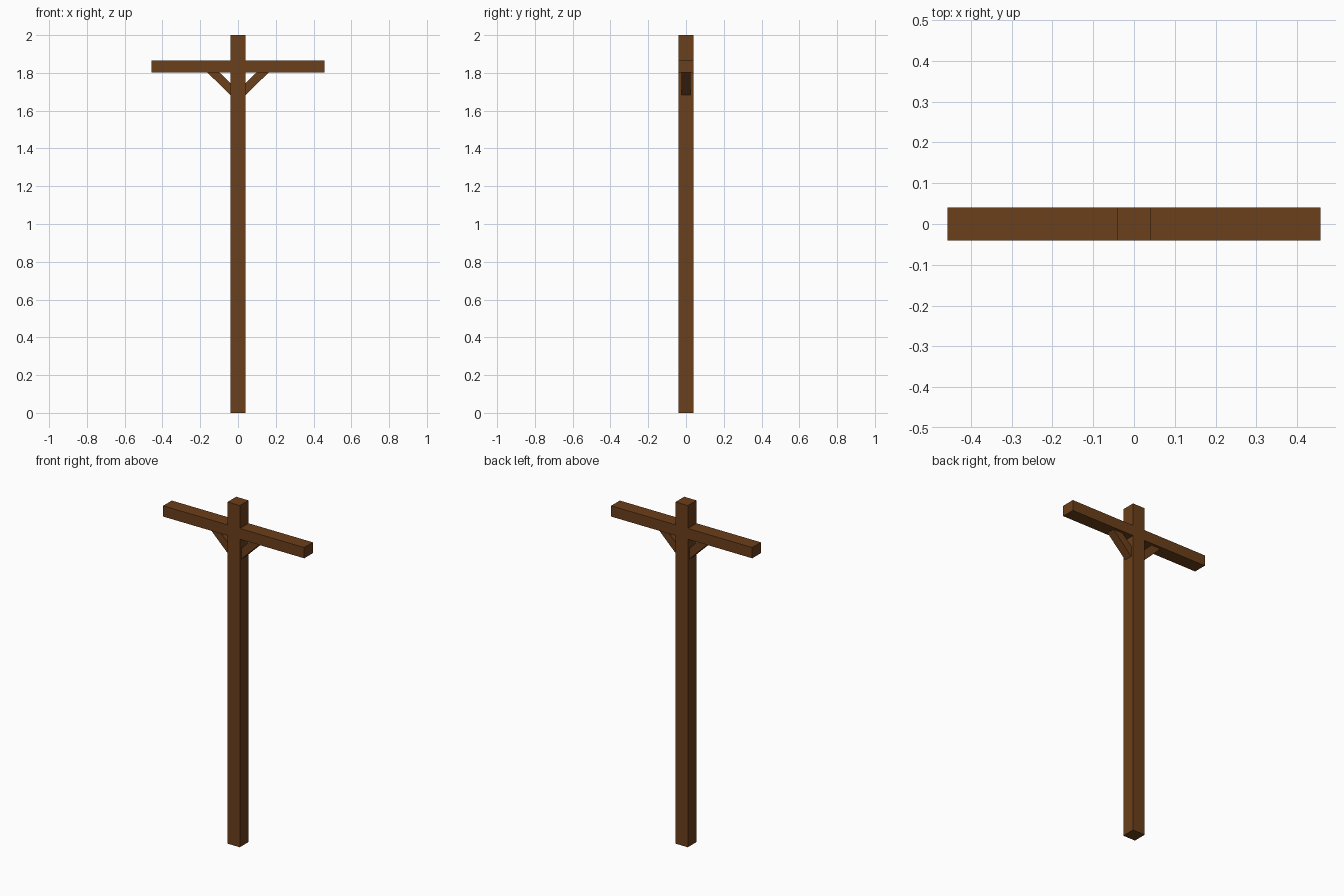
import bpy, bmesh

if "Cube" in bpy.data.objects:
    bpy.data.objects.remove(bpy.data.objects["Cube"])

wood = bpy.data.materials.new("brown_wood")
wood.diffuse_color = (0.15, 0.05, 0.011, 1)
wood.use_nodes = True
wood.node_tree.nodes["Principled BSDF"].inputs["Base Color"].default_value = wood.diffuse_color


def extrude_profile(name, points, half_depth):
    """Extrude an x-z outline along y, centred on y = 0."""
    bm = bmesh.new()
    face = bm.faces.new([bm.verts.new((x, -half_depth, z)) for x, z in points])
    ext = bmesh.ops.extrude_face_region(bm, geom=[face])
    verts = [v for v in ext["geom"] if isinstance(v, bmesh.types.BMVert)]
    bmesh.ops.translate(bm, verts=verts, vec=(0, 2 * half_depth, 0))
    bmesh.ops.recalc_face_normals(bm, faces=bm.faces)
    mesh = bpy.data.meshes.new(name)
    bm.to_mesh(mesh)
    bm.free()
    mesh.materials.append(wood)
    obj = bpy.data.objects.new(name, mesh)
    bpy.context.collection.objects.link(obj)
    return obj


HALF = 0.04                 # half thickness of the post and beam
ARM = 0.457                 # half length of the crossbeam
LOW, HIGH = 1.803, 1.866    # underside and top of the crossbeam

# Post and crossbeam, joined flush as one cross-shaped outline
right = [(HALF, 0), (HALF, LOW), (ARM, LOW), (ARM, HIGH), (HALF, HIGH), (HALF, 2)]
left = [(-x, z) for x, z in reversed(right)]
extrude_profile("post_and_crossbeam", right + left, HALF)

# Diagonal braces under each arm, cut flush to the post and beam
brace = [(HALF, 1.682), (0.163, LOW), (0.099, LOW), (HALF, 1.745)]
for side, name in ((1, "right_brace"), (-1, "left_brace")):
    extrude_profile(name, [(side * x, z) for x, z in brace], 0.025)
